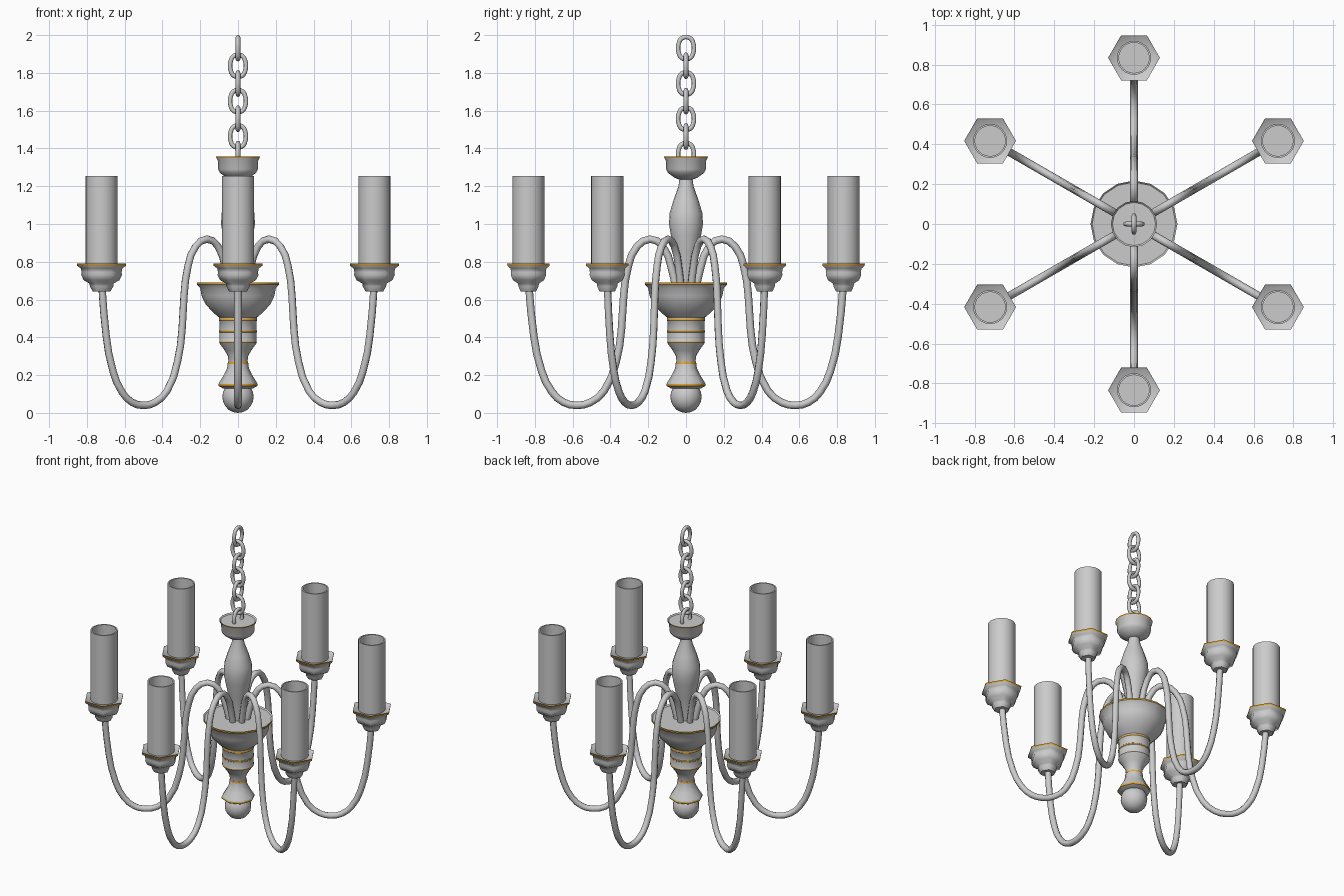
import bpy, bmesh, math
from mathutils import Matrix

if "Cube" in bpy.data.objects:
    bpy.data.objects.remove(bpy.data.objects["Cube"])

gold = bpy.data.materials.new("gold_trim")
gold.diffuse_color = (0.75, 0.36, 0.02, 1)
gold.use_nodes = True
gold.node_tree.nodes["Principled BSDF"].inputs["Base Color"].default_value = gold.diffuse_color
grey = bpy.data.materials.new("grey_metal")
grey.diffuse_color = (0.8, 0.8, 0.8, 1)
grey.use_nodes = True
grey.node_tree.nodes["Principled BSDF"].inputs["Base Color"].default_value = grey.diffuse_color


def smooth(ob, angle):
    bpy.ops.object.select_all(action='DESELECT')
    ob.select_set(True)
    bpy.context.view_layer.objects.active = ob
    bpy.ops.object.shade_smooth_by_angle(angle=math.radians(angle))


def lathe(name, profile, sides, loc=(0, 0, 0), bands=(), angle=40):
    """Revolve (radius, z) points; segments listed in bands become gold."""
    bm = bmesh.new()
    rings = []
    for r, z in profile:
        if r == 0:
            rings.append([bm.verts.new((0, 0, z))] * sides)
        else:
            rings.append([bm.verts.new((r * math.cos(2 * math.pi * k / sides),
                                        r * math.sin(2 * math.pi * k / sides), z))
                          for k in range(sides)])
    for i in range(len(rings) - 1):
        a, b = rings[i], rings[i + 1]
        for k in range(sides):
            n = (k + 1) % sides
            f = bm.faces.new(list(dict.fromkeys((a[k], a[n], b[n], b[k]))))
            f.material_index = 1 if i in bands else 0
    bmesh.ops.recalc_face_normals(bm, faces=bm.faces)
    me = bpy.data.meshes.new(name)
    bm.to_mesh(me)
    bm.free()
    me.materials.append(grey)
    me.materials.append(gold)
    ob = bpy.data.objects.new(name, me)
    ob.location = loc
    bpy.context.collection.objects.link(ob)
    smooth(ob, angle)
    return ob


def tube(name, points, radius, cyclic=False, res=3):
    cu = bpy.data.curves.new(name, 'CURVE')
    cu.dimensions = '3D'
    cu.bevel_depth = radius
    cu.bevel_resolution = 2
    cu.resolution_u = res
    cu.use_fill_caps = not cyclic
    sp = cu.splines.new('BEZIER')
    sp.bezier_points.add(len(points) - 1)
    for p, co in zip(sp.bezier_points, points):
        p.co = co
        p.handle_left_type = p.handle_right_type = 'AUTO'
    sp.use_cyclic_u = cyclic
    ob = bpy.data.objects.new(name, cu)
    bpy.context.collection.objects.link(ob)
    return ob


# Central bowl and banded column
lathe("central_bowl", [(0, 0.682), (0.21, 0.682), (0.218, 0.69), (0.218, 0.68), (0.2, 0.66),
                       (0.193, 0.62), (0.172, 0.575), (0.13, 0.53), (0.1, 0.505), (0.1, 0.5),
                       (0.102, 0.49), (0.098, 0.485), (0.098, 0.437), (0.1, 0.435),
                       (0.1, 0.427), (0.098, 0.425), (0.098, 0.377), (0.1, 0.373),
                       (0.096, 0.366), (0.07, 0.33), (0.053, 0.3), (0.05, 0.26), (0, 0.26)],
      16, bands=(2, 9, 13, 16))

# Flared foot and ball finial
lathe("column_foot", [(0, 0.272), (0.053, 0.272), (0.055, 0.26), (0.058, 0.235), (0.075, 0.2),
                      (0.1, 0.16), (0.104, 0.153), (0.103, 0.142), (0.08, 0.13), (0, 0.13)],
      8, bands=(1, 6), angle=50)
ball = [(0.083 * math.sin(math.pi * i / 10), 0.085 - 0.085 * math.cos(math.pi * i / 10))
        for i in range(1, 10)]
lathe("ball_finial", [(0, 0)] + ball + [(0, 0.17)], 16)

# Upper stem and chain canopy
lathe("upper_stem", [(0, 0.68), (0.04, 0.68), (0.045, 0.76), (0.06, 0.84), (0.08, 0.94),
                     (0.09, 1.0), (0.086, 1.06), (0.065, 1.13), (0.04, 1.2), (0.033, 1.25),
                     (0, 1.25)], 16)
lathe("canopy_cup", [(0, 1.35), (0.108, 1.35), (0.116, 1.358), (0.115, 1.35), (0.106, 1.335),
                     (0.105, 1.29), (0.095, 1.27), (0.06, 1.245), (0.035, 1.235), (0, 1.235)],
      16, bands=(2,))

# Chain of alternating links
for i in range(7):
    pts = []
    for k in range(8):
        a = math.pi * (k + 0.5) / 4
        w = 0.038 * math.cos(a)
        h = 0.021 * (1 if math.sin(a) > 0 else -1) + 0.038 * math.sin(a)
        pts.append((w, 0, h) if i % 2 else (0, w, h))
    link = tube("chain_link", pts, 0.012, True)
    link.location.z = 1.931 - i * 0.0935

# Six arms, each with a hexagonal cup and a hollow candle sleeve
ARM = [(0.055, 0.67), (0.078, 0.77), (0.125, 0.885), (0.19, 0.92), (0.26, 0.88), (0.305, 0.78),
       (0.33, 0.62), (0.342, 0.44), (0.37, 0.27), (0.434, 0.116), (0.507, 0.055),
       (0.58, 0.04), (0.648, 0.056), (0.709, 0.11), (0.764, 0.22), (0.806, 0.41),
       (0.831, 0.66)]
CUP = [(0, 0.782), (0.122, 0.782), (0.13, 0.79), (0.129, 0.779), (0.11, 0.765), (0.106, 0.745),
       (0.108, 0.73), (0.095, 0.703), (0.064, 0.685), (0.062, 0.67), (0.047, 0.643), (0, 0.643)]
for i in range(6):
    a = math.radians(30 + 60 * i)
    arm = tube("curved_arm", [(r, 0, z) for r, z in ARM], 0.02, res=2)
    arm.matrix_world = Matrix.Rotation(a, 4, 'Z')
    spot = (0.834 * math.cos(a), 0.834 * math.sin(a), 0)
    lathe("candle_cup", CUP, 6, spot, bands=(2,), angle=62)
    lathe("candle_sleeve", [(0.085, 0.78), (0.085, 1.255), (0.076, 1.255), (0.076, 0.79),
                            (0, 0.79)], 24, spot)
